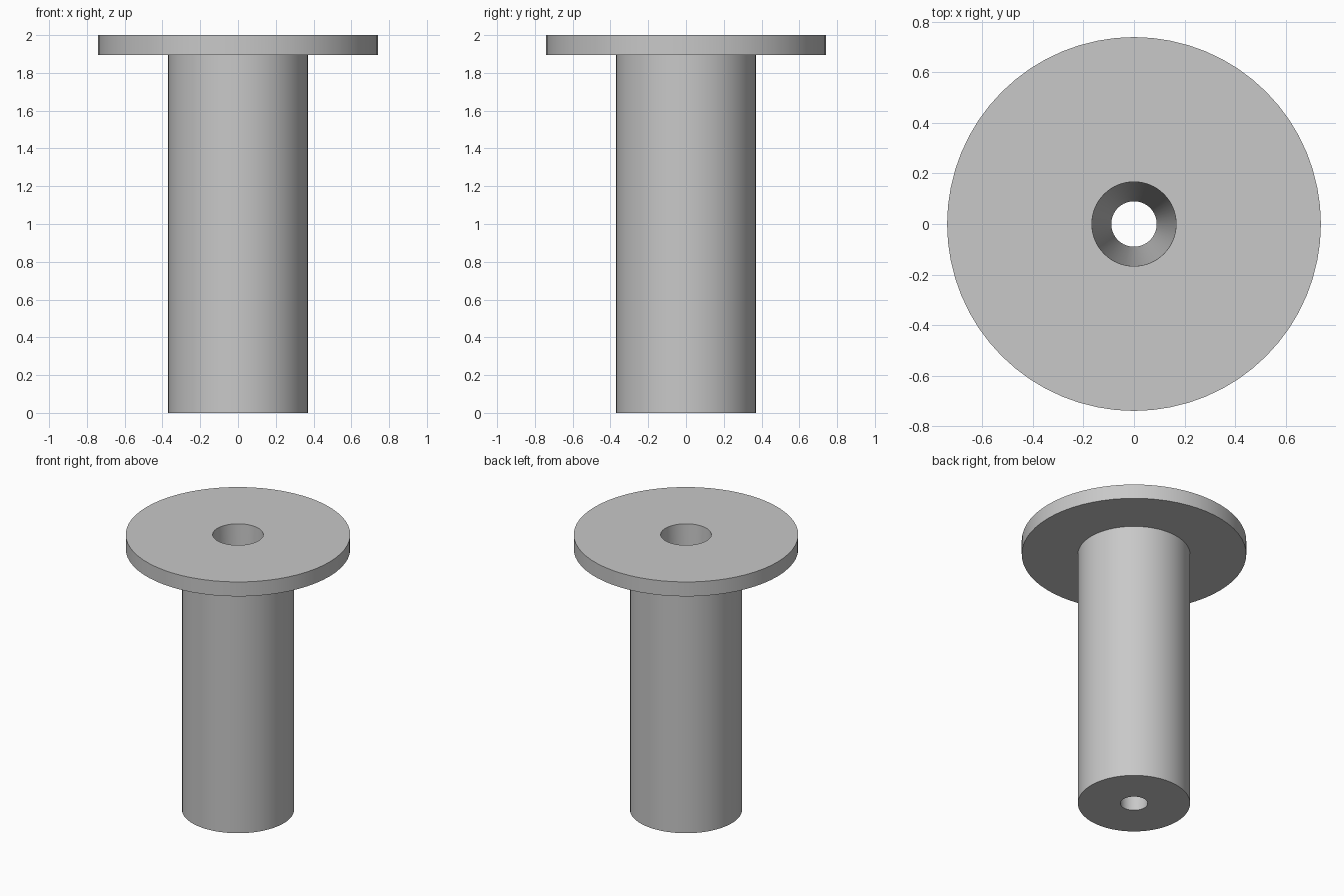
import bpy, bmesh, math

cube = bpy.data.objects.get("Cube")
if cube:
    bpy.data.objects.remove(cube, do_unlink=True)

SIDES = 64
HEIGHT = 2.0
FLANGE_UNDERSIDE = 1.895
FLANGE_RADIUS = 0.74
SHAFT_RADIUS = 0.37
BORE_TOP = 0.167
BORE_BOTTOM = 0.09

# Plain grey material
grey = bpy.data.materials.new("light grey")
grey.use_nodes = True
colour = (0.58, 0.58, 0.58, 1.0)
grey.diffuse_color = colour
grey.node_tree.nodes["Principled BSDF"].inputs["Base Color"].default_value = colour

# Closed cross-section: shaft, flange and tapered through-bore
profile = [
    (BORE_BOTTOM, 0),
    (SHAFT_RADIUS, 0),
    (SHAFT_RADIUS, FLANGE_UNDERSIDE),
    (FLANGE_RADIUS, FLANGE_UNDERSIDE),
    (FLANGE_RADIUS, HEIGHT),
    (BORE_TOP, HEIGHT),
]

# Turn the cross-section around the vertical axis
bm = bmesh.new()
verts = [bm.verts.new((r, 0, z)) for r, z in profile]
edges = [bm.edges.new((verts[i - 1], verts[i])) for i in range(len(verts))]
bmesh.ops.spin(bm, geom=verts + edges, cent=(0, 0, 0), axis=(0, 0, 1),
               angle=math.tau, steps=SIDES, use_merge=True)
bmesh.ops.remove_doubles(bm, verts=bm.verts, dist=0.0001)
bmesh.ops.recalc_face_normals(bm, faces=bm.faces)

mesh = bpy.data.meshes.new("flanged_sleeve")
bm.to_mesh(mesh)
bm.free()
mesh.materials.append(grey)

sleeve = bpy.data.objects.new("flanged_sleeve", mesh)
bpy.context.collection.objects.link(sleeve)

# Smooth round walls, crisp rims
bpy.ops.object.select_all(action="DESELECT")
sleeve.select_set(True)
bpy.context.view_layer.objects.active = sleeve
bpy.ops.object.shade_smooth_by_angle(angle=math.radians(30))
